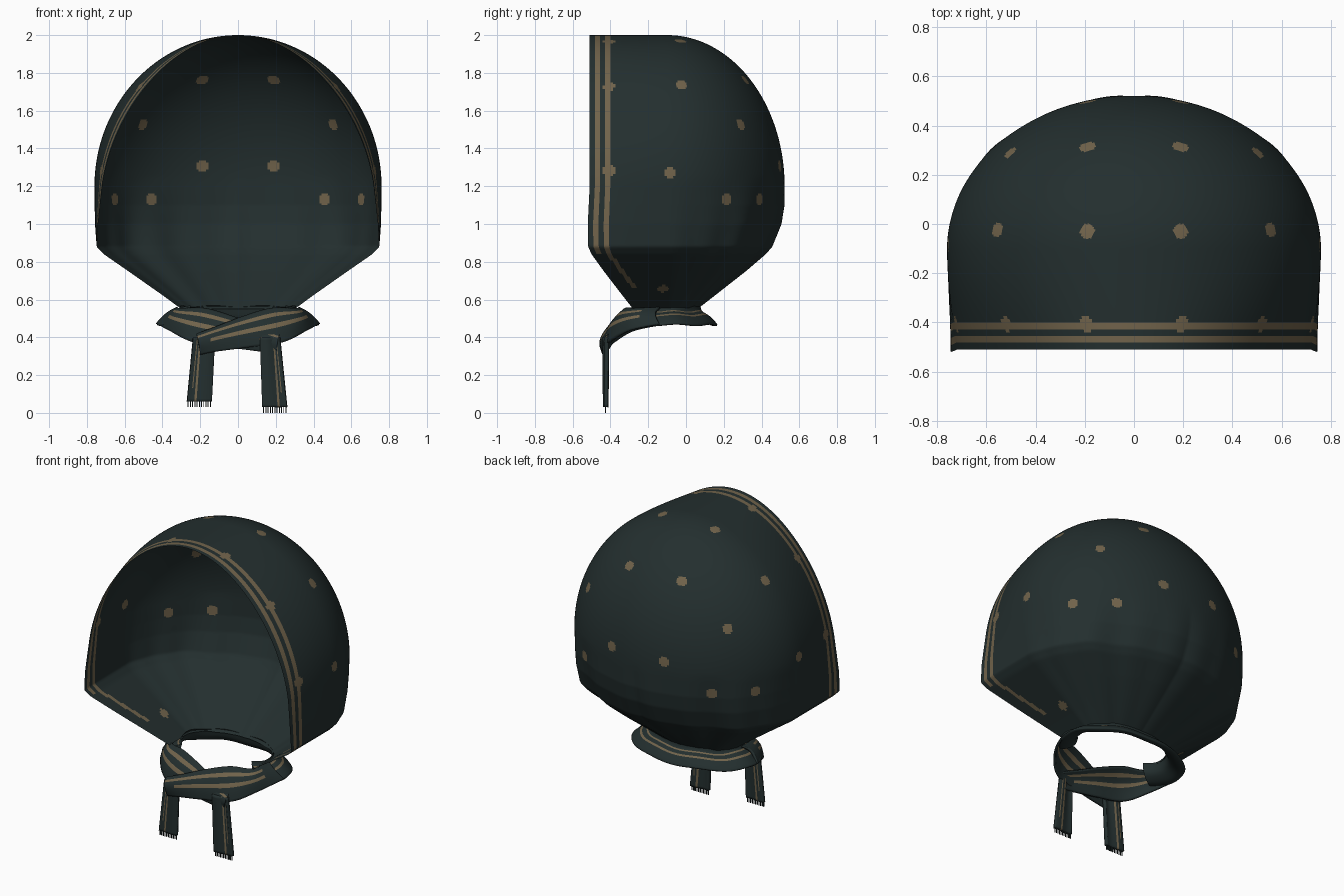
import bpy, math
from mathutils import Vector, kdtree

if "Cube" in bpy.data.objects:
    bpy.data.objects.remove(bpy.data.objects["Cube"])


def material(name, rgb):
    m = bpy.data.materials.new(name)
    m.diffuse_color = (*rgb, 1)
    m.use_nodes = True
    m.node_tree.nodes["Principled BSDF"].inputs["Base Color"].default_value = m.diffuse_color
    return m


CLOTH = material("dark_green_cloth", (0.017, 0.028, 0.028))
TAN = material("tan_print", (0.165, 0.125, 0.07))


def sheet(name, f, nu, nv, rule=None, thick=0, weld=False):
    """Grid surface from f(a, b), a and b in 0..1; rule(a, b) gives the colour."""
    verts = [f(i / nu, j / nv) for j in range(nv + 1) for i in range(nu + 1)]
    w = nu + 1
    faces = [(j * w + i, j * w + i + 1, (j + 1) * w + i + 1, (j + 1) * w + i)
             for j in range(nv) for i in range(nu)]
    me = bpy.data.meshes.new(name)
    me.from_pydata(verts, [], faces)
    me.materials.append(CLOTH)
    me.materials.append(TAN)
    for k, p in enumerate(me.polygons):
        p.use_smooth = True
        if rule:
            p.material_index = int(rule((k % nu + .5) / nu, (k // nu + .5) / nv))
    ob = bpy.data.objects.new(name, me)
    bpy.context.collection.objects.link(ob)
    if thick:
        s = ob.modifiers.new("thickness", 'SOLIDIFY')
        s.thickness = thick
        s.offset = 0
    return ob


def curve(pts, t):
    """Catmull-Rom point along a list of points."""
    p = [Vector(q) for q in pts]
    x = t * (len(p) - 1)
    i = min(int(x), len(p) - 2)
    x -= i
    a, b, c, d = p[max(i - 1, 0)], p[i], p[i + 1], p[min(i + 2, len(p) - 1)]
    return .5 * (2 * b + (c - a) * x + (2 * a - 5 * b + 4 * c - d) * x * x
                 + (3 * b - a - 3 * c + d) * x ** 3)


def lerp_table(tab, z):
    for p, q in zip(tab, tab[1:]):
        if z <= q[0]:
            t = (z - p[0]) / (q[0] - p[0])
            return [m + (n - m) * t for m, n in zip(p[1:], q[1:])]
    return list(tab[-1][1:])


# ---- hood: horizontal slices, straight sides and an elliptical back ----
Y0 = -0.10
LOWER = [(.55, .30, -.28, .06), (.62, .395, -.335, .15), (.75, .58, -.435, .315),
         (.84, .71, -.50, .42), (.88, .748, -.518, .455), (1.0, .757, -.52, .505),
         (1.1, .759, -.515, .522), (1.2, .76, -.51, .522)]
RIM = [(.5, 1), (.87, 1), (1.2, .945), (1.66, .865), (2.0, .80)]
STRAIGHT = .25   # share of half the columns used by the straight side


def slice_at(b):
    if b < .42:
        z = .55 + .65 * b / .42
        w, yf, yb = lerp_table(LOWER, z)
    else:
        a = (b - .42) / .58 * math.pi / 2
        z = 1.2 + .8 * math.sin(a)
        w, yf, yb = .76 * math.cos(a), -.51, Y0 + .622 * math.cos(a)
    return z, w, yf, yb


def hood_point(a, b):
    z, w, yf, yb = slice_at(b)
    s = -1 if a < .5 else 1
    h = 1 - abs(2 * a - 1)          # 0 at the rim, 1 at the back centre
    if h <= STRAIGHT:
        t = h / STRAIGHT
        r = lerp_table(RIM, z)[0]
        x = w * (r + (1 - r) * math.sin(t * math.pi / 2))
        return (s * x, yf + (Y0 - yf) * t, z)
    g = (h - STRAIGHT) / (1 - STRAIGHT) * math.pi / 2
    # gathered folds fading upwards
    fade = max(0, min(1, (1.25 - z) / .4)) * min(1, g * 2)
    k = 1 + fade * (.016 * math.cos(9 * g + .4) + .010 * math.cos(17 * g) - .008)
    return (s * w * math.cos(g) * k, Y0 + (yb - Y0) * math.sin(g) * k, z)


def hood_stripe(a, b):
    z, w, yf, yb = slice_at(b)
    h = 1 - abs(2 * a - 1)
    if h > STRAIGHT:
        return False
    d = (Y0 - yf) * h / STRAIGHT
    return (.027 < d < .055 and z > .84) or (.082 < d < .109 and z > .66)


hood = sheet("hood", hood_point, 240, 180, hood_stripe)

# ---- printed dots on the hood (mirrored) ----
DOTS = [(.19, -.03, 1.96), (.56, -.02, 1.74), (.19, .31, 1.76), (.50, .29, 1.53),
        (.74, -.08, 1.27), (.19, .49, 1.31), (.45, .38, 1.13), (.63, .20, 1.13),
        (.19, -.41, 1.95), (.52, -.41, 1.73), (.70, -.41, 1.28), (.45, -.12, .66)]
polys = hood.data.polygons
tree = kdtree.KDTree(len(polys))
for p in polys:
    tree.insert(p.center, p.index)
tree.balance()
for x, y, z in DOTS:
    for s in (-1, 1):
        centre = tree.find((s * x, y, z))[0]
        for _, idx, _ in tree.find_range(centre, .031):
            polys[idx].material_index = 1

# ---- flared collar around the back of the neck ----
PROFILE = [(0, 0, .565), (.015, 0, .54), (.07, 0, .515), (.125, 0, .47),
           (.08, 0, .466), (.02, 0, .50), (0, 0, .55)]


def collar_point(a, b):
    ang = math.radians(-35 + 250 * a)
    p = curve(PROFILE, b)
    ry = .17 + p.x * .65
    return ((.305 + p.x) * math.cos(ang), -.11 + ry * math.sin(ang) * 1.1,
            p.z + .004 * math.sin(ang * 7))


sheet("collar", collar_point, 90, 24,
      lambda a, b: .17 < b < .21 or .29 < b < .335)

# ---- crossed scarf strands at the front ----
TOP = [(.32, -.14, .555), (.30, -.27, .55), (.17, -.32, .55), (.02, -.36, .505),
       (-.11, -.40, .455), (-.22, -.425, .415)]
BOTTOM = [(.43, -.14, .47), (.36, -.30, .435), (.24, -.405, .375), (.04, -.43, .345),
          (-.12, -.44, .325), (-.20, -.435, .31)]


def strand(name, side, back):
    def point(a, b):
        p = curve(TOP, a).lerp(curve(BOTTOM, a), b)
        p += Vector((0, -.022, .012)) * math.sin(b * math.pi)   # rounded cloth
        return (side * p.x, p.y + back, p.z)
    sheet(name, point, 60, 16,
          lambda a, b: a > .12 and (.18 < b < .30 or (.5 < b < .62 and a < .85)), .014)


strand("front_strand", 1, 0)
strand("rear_strand", -1, .022)


# ---- hanging tails with fringe ----
def tail(name, inner, outer, low):
    def edge(e, t):
        return e[0] + (e[1] - e[0]) * t

    def point(a, b):
        x = edge(inner, b) + (edge(outer, b) - edge(inner, b)) * a
        return (x, -.425 - .008 * math.sin(a * 6) * (1 - b * .5), .40 + (low - .40) * b)

    sheet(name, point, 20, 24,
          lambda a, b: .62 < a < .68 or (.78 < a < .84 and b < .8), .022)
    # fringe threads
    n = 11
    for k in range(n):
        x = inner[1] + (outer[1] - inner[1]) * (k + .5) / n
        sheet(name + "_fringe", lambda a, b: (x + (a - .5) * .005, -.425, low + .003 - .033 * b),
              1, 1, None, .005)


tail("left_tail", (-.125, -.14), (-.235, -.27), .06)
tail("right_tail", (.12, .13), (.22, .26), .03)
